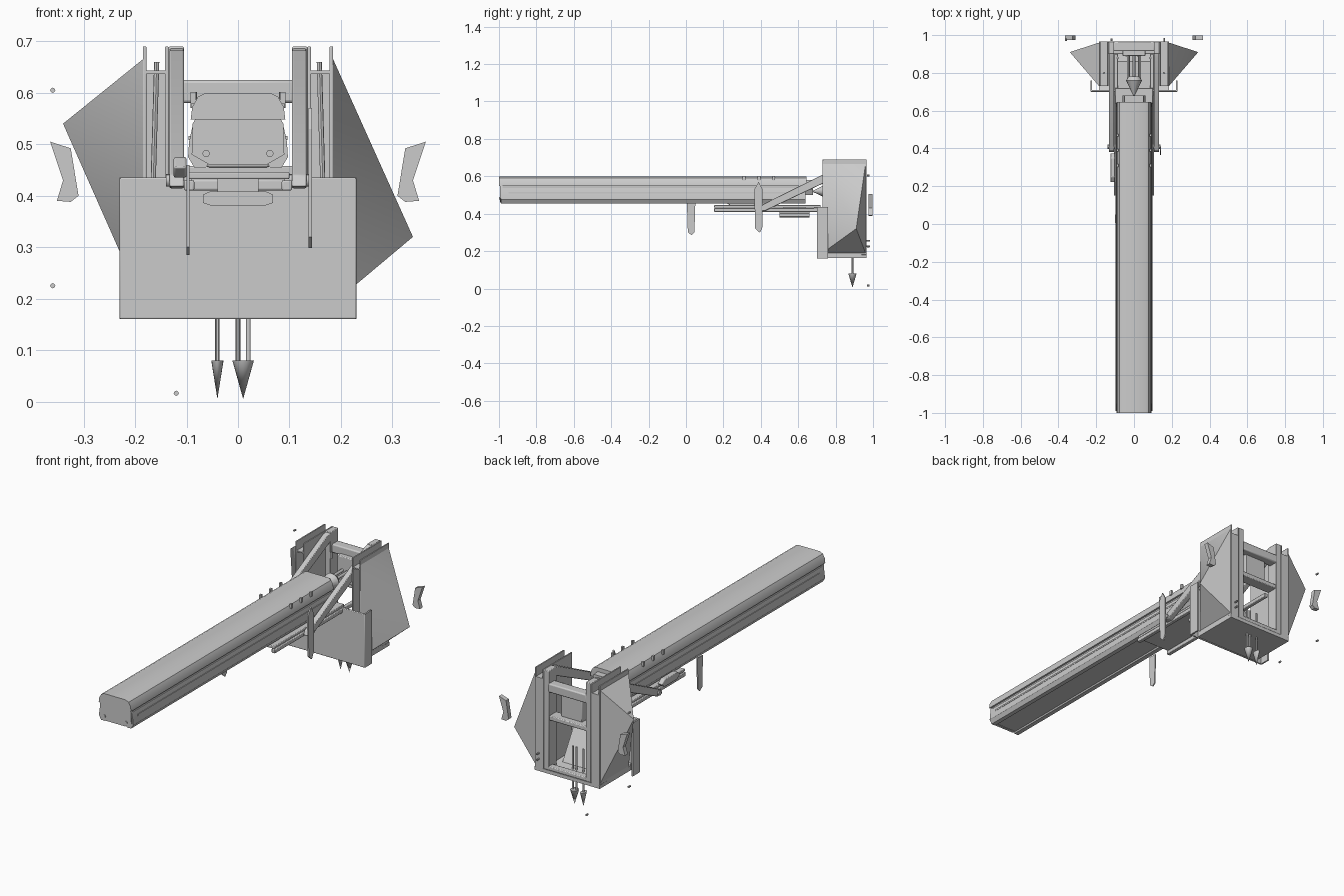
import bpy, bmesh, math
from mathutils import Vector

if "Cube" in bpy.data.objects:
    bpy.data.objects.remove(bpy.data.objects["Cube"])


def finish(name, bm, angle=30, bevel=0):
    bmesh.ops.recalc_face_normals(bm, faces=bm.faces)
    me = bpy.data.meshes.new(name)
    bm.to_mesh(me)
    bm.free()
    ob = bpy.data.objects.new(name, me)
    bpy.context.collection.objects.link(ob)
    if bevel:
        m = ob.modifiers.new("bevel", 'BEVEL')
        m.width, m.segments = bevel, 2
    bpy.ops.object.select_all(action='DESELECT')
    bpy.context.view_layer.objects.active = ob
    ob.select_set(True)
    bpy.ops.object.shade_smooth_by_angle(angle=math.radians(angle))
    return ob


def box(name, x, y, z, bevel=0):
    bm = bmesh.new()
    bmesh.ops.create_cube(bm, size=1)
    for v in bm.verts:
        for i, r in enumerate((x, y, z)):
            v.co[i] = r[0] if v.co[i] < 0 else r[1]
    return finish(name, bm, bevel=bevel)


def prism(name, pts, a, b, axis, bevel=0):
    """Extrude a 2D outline: axis 'y' uses (x,z) points, axis 'x' uses (y,z)."""
    bm = bmesh.new()
    put = (lambda p, t: (p[0], t, p[1])) if axis == 'y' else (lambda p, t: (t, p[0], p[1]))
    lo = [bm.verts.new(put(p, a)) for p in pts]
    hi = [bm.verts.new(put(p, b)) for p in pts]
    bm.faces.new(lo)
    bm.faces.new(hi)
    n = len(pts)
    for i in range(n):
        bm.faces.new((lo[i], lo[(i + 1) % n], hi[(i + 1) % n], hi[i]))
    return finish(name, bm, bevel=bevel)


def rod(name, p, q, r1, r2=None, sides=12):
    p, q = Vector(p), Vector(q)
    bm = bmesh.new()
    bmesh.ops.create_cone(bm, cap_ends=True, segments=sides, radius1=r1,
                          radius2=r1 if r2 is None else r2, depth=(q - p).length)
    rot = (q - p).to_track_quat('Z', 'Y')
    for v in bm.verts:
        v.co = rot @ v.co + (p + q) / 2
    return finish(name, bm)


def sym(half):
    return half + [(-x, z) for x, z in reversed(half)]


# long beam: upper cover, recessed core, lower trough
prism("beam_cover", sym([(.092, .548), (.089, .572), (.078, .592), (.062, .6)]), -1, .645, 'y')
prism("beam_core", sym([(.07, .47), (.082, .5), (.082, .55)]), -.985, .64, 'y')
prism("beam_trough", sym([(.058, .462), (.062, .455), (.085, .455), (.097, .475),
                          (.095, .505), (.088, .537)]), -.99, .64, 'y')
prism("beam_end_cap", sym([(.055, .46), (.09, .48), (.088, .54), (.06, .59)]), -.995, -.98, 'y')
for s in (-1, 1):
    for x, z in ((.062, .482), (.032, .56)):
        rod("end_cap_bolt", (s * x, -1, z), (s * x, -.97, z), .007)
    box("beam_side_rib", sorted((s * .086, s * .096)), (-.95, .62), (.508, .516))
    # sight pins along the rear of the cover
    for y in (.31, .39, .47):
        box("cover_pin", sorted((s * .082, s * .092)), (y - .007, y + .007), (.578, .602))
prism("beam_neck", sym([(.045, .5), (.06, .53), (.05, .58)]), .64, .68, 'y')

# under-beam carriage
box("carriage_plate", (-.1, .1), (.15, .72), (.432, .446), .003)
prism("carriage_skid", sym([(.05, .38), (.068, .386), (.068, .402), (.055, .408)]), .5, .66, 'y')
box("carriage_spacer", (-.04, .04), (.52, .64), (.405, .435))
box("carriage_crossbar", (-.105, .105), (.68, .72), (.41, .432), .004)
for s in (-1, 1):
    box("carriage_rail", sorted((s * .085, s * .105)), (.15, .9), (.41, .43), .003)
    # diagonal support arm from post top to carriage
    prism("diagonal_arm", [(.38, .418), (.42, .414), (.93, .655), (.95, .675),
                           (.93, .69), (.88, .683), (.39, .44)],
          s * .105, s * .133, 'x', bevel=.003)
    rod("arm_pivot", (s * .09, .41, .43), (s * .14, .41, .43), .012)

# hanging blades
prism("right_blade", [(.365, .53), (.388, .57), (.41, .53), (.41, .33), (.395, .298), (.37, .32)],
      .137, .144, 'x')
prism("left_blade", [(.005, .46), (.05, .46), (.045, .3), (.03, .285), (.01, .3)], -.1, -.094, 'x')
prism("left_grip_plate", [(.22, .455), (.25, .435), (.35, .435), (.375, .455), (.35, .475), (.25, .475)],
      -.125, -.1, 'x', bevel=.004)

# rear frame posts: hollow channels
for s in (-1, 1):
    box("post_outer_wall", sorted((s * .178, s * .185)), (.73, .965), (.18, .69), .002)
    box("post_inner_wall", sorted((s * .135, s * .142)), (.73, .965), (.18, .69), .002)
    box("post_back", sorted((s * .14, s * .18)), (.945, .965), (.18, .64))
    box("post_shelf", sorted((s * .14, s * .18)), (.73, .965), (.637, .643))
    box("post_inner_column", sorted((s * .105, s * .135)), (.9, .965), (.18, .69), .003)
    rod("post_inner_strut", (s * .165, .8, .42), (s * .158, .8, .66), .005)
    # floating shards beside the frame
    prism("floating_shard", [(s * .365, .505), (s * .325, .492), (s * .31, .4),
                             (s * .325, .388), (s * .352, .39), (s * .34, .43)], .975, .998, 'y')
    rod("crossbar_pin", (s * .086, .88, .57), (s * .086, .88, .602), .006)

# crossbars between posts
box("upper_crossbar", (-.11, .11), (.915, .965), (.58, .625), .006)
box("middle_crossbar", (-.11, .11), (.9, .96), (.435, .458), .004)
box("lower_crossbar", (-.135, .135), (.93, .965), (.18, .2), .004)


# flared side panels: each has one pulled-out corner
def side_panel(name, s, apex_z):
    bm = bmesh.new()
    x = s * .185
    b = [bm.verts.new(c) for c in ((x, .73, .19), (x, .96, .19), (x, .96, .665), (x, .73, .665))]
    a = bm.verts.new((s * .34, .91, apex_z))
    bm.faces.new(b)
    for i in range(4):
        bm.faces.new((b[i], b[(i + 1) % 4], a))
    return finish(name, bm, 60)


side_panel("right_side_panel", 1, .32)
side_panel("left_side_panel", -1, .54)

# front shield and floor tray
box("front_shield", (-.23, .23), (.7, .71), (.16, .435), .003)
for s in (-1, 1):
    box("shield_return", sorted((s * .222, s * .23)), (.705, .76), (.16, .435))
prism("floor_tray", [(.705, .162), (.965, .162), (.965, .18), (.73, .185), (.705, .2)], -.185, .185, 'x')
prism("inner_ramp", [(.71, .42), (.72, .42), (.86, .185), (.71, .185)], -.1, .1, 'x')


# darts hanging below the tray
def dart(shafts, cx, rx):
    for x in shafts:
        rod("hanging_shaft", (x, .89, .075), (x, .89, .3), .0045)
    tip = rod("hanging_dart_tip", (0, 0, .08), (0, 0, .005), .022, 0, 16)
    tip.scale.x = rx / .022
    tip.location = (cx, .89, 0)


dart([-.04], -.04, .012)
dart([0, .02], .01, .021)

# horizontal dart behind the beam
rod("rear_dart_tip", (0, .76, .52), (0, .68, .52), .042, .004, 16)
rod("rear_dart_collar", (0, .76, .52), (0, .78, .52), .042, .03, 16)
for x in (-.03, 0, .03):
    rod("rear_dart_shaft", (x, .76, .52), (x, .92, .52), .008)
box("rear_dart_mount", (-.06, .06), (.89, .93), (.455, .59), .004)

# stray loose bolts
for x, z in ((-.36, .605), (-.36, .225), (-.12, .016)):
    rod("loose_bolt", (x, .968, z), (x, .982, z), .005, sides=8)
for z in (.225, .255):
    rod("back_bolt", (.16, .96, z), (.16, .985, z), .004, sides=8)
